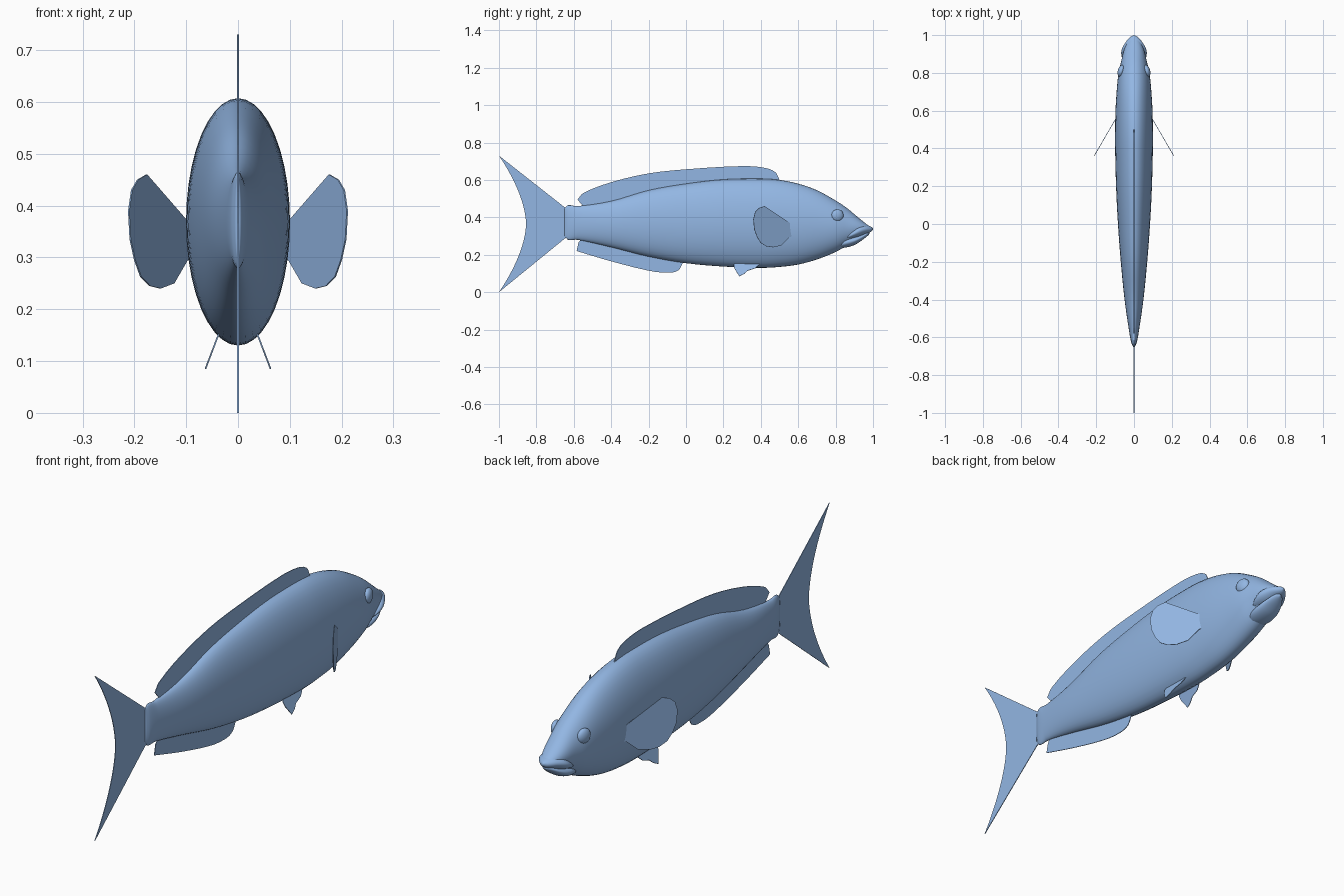
import bpy, bmesh, math
from mathutils import Vector

cube = bpy.data.objects.get("Cube")
if cube:
    bpy.data.objects.remove(cube, do_unlink=True)

# One soft blue for the whole fish
blue = bpy.data.materials.new("soft_blue")
blue.use_nodes = True
colour = (0.29, 0.47, 0.77, 1)
blue.diffuse_color = colour
shader = next(n for n in blue.node_tree.nodes if n.type == 'BSDF_PRINCIPLED')
shader.inputs["Base Color"].default_value = colour
shader.inputs["Roughness"].default_value = 0.6


def finish(name, bm, smooth):
    """Turn a bmesh into a named, coloured object."""
    mesh = bpy.data.meshes.new(name)
    for face in bm.faces:
        face.smooth = smooth
    bm.to_mesh(mesh)
    bm.free()
    mesh.materials.append(blue)
    obj = bpy.data.objects.new(name, mesh)
    bpy.context.collection.objects.link(obj)
    return obj


def refine(points, steps):
    """Smooth curve through the points, as tuples of any length."""
    pts = [Vector(p) for p in points]
    last = len(pts) - 1

    def slope(i):
        a, b = pts[max(i - 1, 0)], pts[min(i + 1, last)]
        return (b - a) / (b[0] - a[0])

    result = []
    for i in range(last):
        a, b = pts[i], pts[i + 1]
        span = b[0] - a[0]
        ta, tb = slope(i) * span, slope(i + 1) * span
        for k in range(steps):
            t = k / steps
            s = t * t * (3 - 2 * t)
            result.append(a * (1 - s) + b * s
                          + ta * t * (1 - t) ** 2 - tb * t * t * (1 - t))
    return result + [pts[last]]


def loft(name, stations, steps=4, sides=40):
    """Oval rings along y; each station is y, bottom, top, half width."""
    bm = bmesh.new()
    rings = []
    for y, low, high, width in refine(stations, steps):
        ring = []
        for k in range(sides):
            a = math.tau * k / sides
            ring.append(bm.verts.new((max(width, 0.001) * math.cos(a), y,
                                      (low + high) / 2 + (high - low) / 2 * math.sin(a))))
        rings.append(ring)
    for r, s in zip(rings, rings[1:]):
        for k in range(sides):
            n = (k + 1) % sides
            bm.faces.new((r[k], r[n], s[n], s[k]))
    bm.faces.new(rings[0])
    bm.faces.new(rings[-1])
    bmesh.ops.recalc_face_normals(bm, faces=bm.faces)
    return finish(name, bm, True)


def fin(name, outline, place=lambda y, z: 0):
    """Thin flat sheet from a side outline; place gives x."""
    bm = bmesh.new()
    bm.faces.new([bm.verts.new((place(y, z), y, z)) for y, z in outline])
    obj = finish(name, bm, False)
    sheet = obj.modifiers.new("thickness", 'SOLIDIFY')
    sheet.thickness = 0.003
    sheet.offset = 0
    return obj


# Body and head
loft("body", [
    (-.65, .30, .45, .004), (-.63, .28, .465, .014), (-.58, .28, .46, .024),
    (-.4, .24, .487, .05), (-.2, .19, .545, .07), (0, .155, .58, .085),
    (.2, .137, .603, .095), (.4, .13, .607, .1), (.5, .135, .6, .1),
    (.6, .148, .58, .098), (.7, .175, .545, .092), (.8, .215, .49, .082),
    (.86, .25, .45, .068), (.92, .29, .4, .053), (.97, .32, .36, .03),
    (.99, .335, .345, .008)])

# Mouth
loft("upper_lip", [
    (.85, .28, .295, .045), (.88, .283, .325, .064), (.92, .292, .355, .066),
    (.96, .31, .36, .046), (.99, .323, .35, .02), (1, .334, .342, .002)])
loft("lower_jaw", [
    (.8, .235, .27, .03), (.85, .238, .29, .052), (.9, .252, .3, .052),
    (.94, .277, .31, .04), (.97, .3, .322, .02), (.98, .31, .322, .003)])

# Forked tail: curved trailing edge, straight leading edges
fork = []
for k in range(25):
    t = k / 12 - 1
    fork.append((-.855 - .145 * abs(t) ** 1.7, .365 + .365 * t))
fin("tail_fin", fork + [(-.65, .455), (-.6, .43), (-.6, .31), (-.65, .285)])

# Dorsal and anal fins, with their roots buried in the body
crest = refine([(-.58, .495), (-.55, .53), (-.4, .588), (-.2, .635), (0, .657),
                (.3, .674), (.42, .665), (.48, .64), (.5, .6)], 3)
fin("dorsal_fin", [tuple(p) for p in crest]
    + [(.45, .57), (0, .54), (-.4, .45), (-.54, .44), (-.555, .465)])
keel = refine([(-.585, .22), (-.4, .165), (-.2, .115), (-.1, .104),
               (-.04, .117), (-.015, .16)], 3)
fin("anal_fin", [tuple(p) for p in keel]
    + [(-.1, .2), (-.4, .27), (-.55, .3), (-.575, .265)])

# Paired parts on both sides
for side, s in (("left", 1), ("right", -1)):
    fin(side + "_pectoral_fin", [
        (.575, .375), (.555, .37), (.42, .46), (.39, .45), (.37, .43), (.36, .39),
        (.365, .335), (.38, .295), (.4, .263), (.43, .245), (.465, .24),
        (.51, .25), (.555, .295), (.575, .3)],
        lambda y, z: s * (.095 + .58 * (.56 - y)))
    fin(side + "_pelvic_fin", [
        (.27, .165), (.255, .145), (.26, .125), (.285, .085), (.31, .097),
        (.33, .115), (.37, .128), (.41, .165)],
        lambda y, z: s * (.04 + .38 * (.145 - z)))
    bm = bmesh.new()
    bmesh.ops.create_uvsphere(bm, u_segments=24, v_segments=14, radius=1)
    eye = finish(side + "_eye", bm, True)
    eye.scale = (.018, .033, .033)
    eye.location = (s * .068, .81, .41)
    eye.rotation_euler = (0, 0, s * .25)
